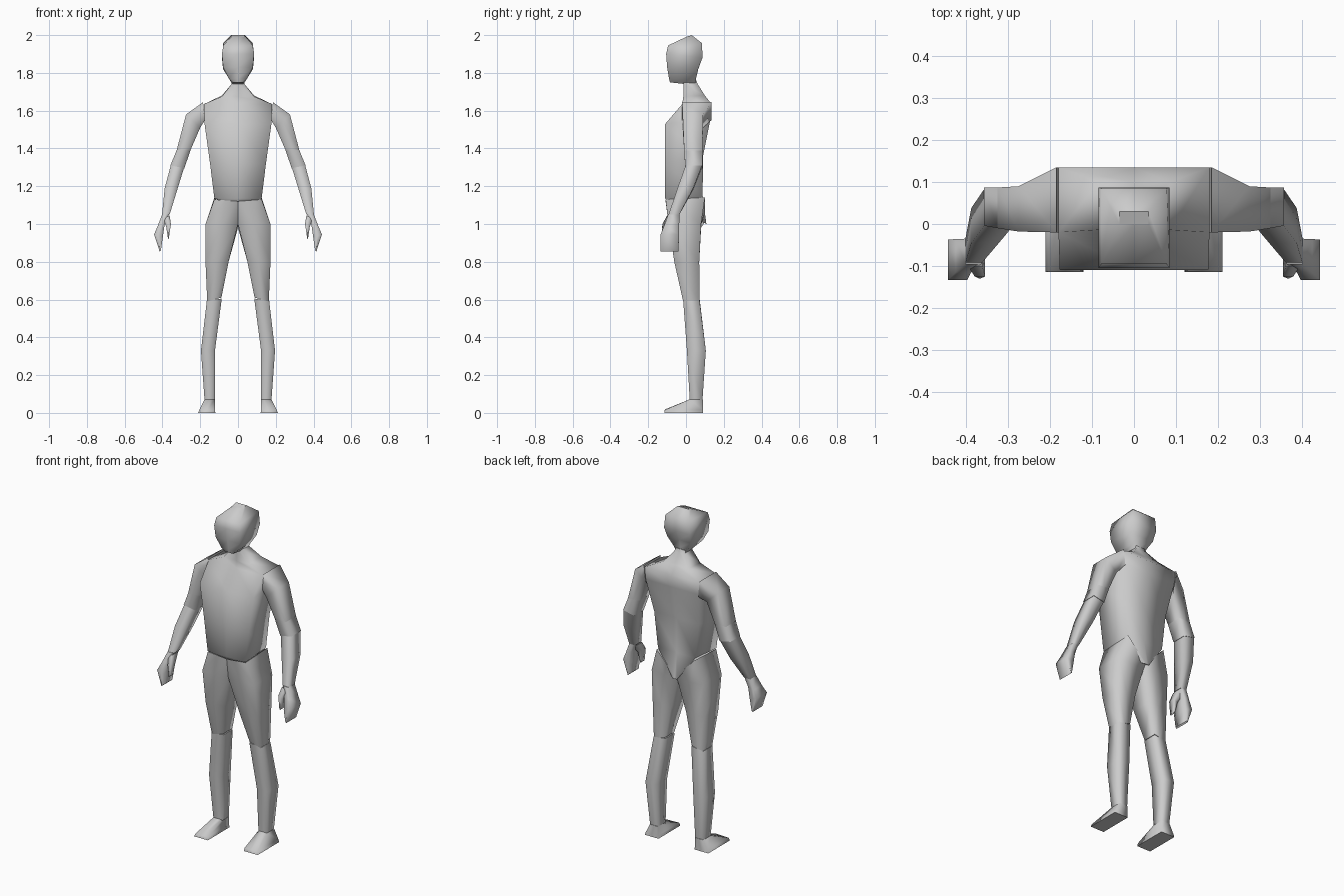
import bpy, bmesh


def loft(name, rings, mirror=False):
    """Skin boxy rings: (inner x, inner z, outer x, outer z, front y, back y,
    inner back z offset, outer back z offset)."""
    bm = bmesh.new()
    loops = []
    for r in rings:
        xi, zi, xo, zo, yf, yb, di, do = (tuple(r) + (0, 0))[:8]
        xm, zm = (xi + xo) / 2, (zi + zo) / 2
        pts = [(xi, yf, zi), (xm, yf, zm), (xo, yf, zo),
               (xo, yb, zo + do), (xm, yb, zm + (di + do) / 2), (xi, yb, zi + di)]
        loops.append([bm.verts.new(p) for p in pts])
    n = len(loops[0])
    for a, b in zip(loops, loops[1:]):
        for i in range(n):
            bm.faces.new((a[i], a[(i + 1) % n], b[(i + 1) % n], b[i])).smooth = True
    for ring in (loops[0], loops[-1]):
        cap = bm.faces.new(ring)
        for e in cap.edges:
            e.smooth = False
    bmesh.ops.recalc_face_normals(bm, faces=bm.faces)
    mesh = bpy.data.meshes.new(name)
    bm.to_mesh(mesh)
    bm.free()
    ob = bpy.data.objects.new(name, mesh)
    bpy.context.collection.objects.link(ob)
    if mirror:
        mod = ob.modifiers.new("mirror", 'MIRROR')
        mod.use_mirror_merge = False
    return ob


def centred(hw, zf, zb, yf, yb):
    """Ring symmetric about x = 0 with separate front and back heights."""
    return (-hw, zf, hw, zf, yf, yb, zb - zf, zb - zf)


# Head
loft("head", [centred(*r) for r in [
    (.028, 1.75, 1.735, -.085, .05),
    (.048, 1.77, 1.77, -.09, .053),
    (.079, 1.83, 1.82, -.10, .065),
    (.085, 1.90, 1.88, -.105, .087),
    (.078, 1.945, 1.957, -.095, .085),
    (.035, 1.99, 2.0, .0, .03)]])

# Neck and torso, ending in a point low on the back
loft("torso", [centred(*r) for r in [
    (.03, 1.76, 1.76, -.012, .055),
    (.035, 1.74, 1.74, -.012, .062),
    (.085, 1.675, 1.68, -.014, .10),
    (.18, 1.635, 1.635, -.02, .135),
    (.177, 1.53, 1.56, -.11, .13),
    (.148, 1.32, 1.36, -.11, .09),
    (.125, 1.135, 1.15, -.11, .088),
    (.015, 1.11, 1.0, -.09, .108)]])

# Hips and thighs
loft("thigh", [
    (0, 1.12, .125, 1.13, -.108, .10, -.11, .01),
    (0, 1.0, .172, 1.0, -.092, .08, -.02, 0),
    (.05, .8, .172, .8, -.062, .07),
    (.088, .61, .163, .59, -.015, .072)], True)

# Lower legs
loft("lower_leg", [
    (.086, .605, .165, .595, -.015, .072),
    (.122, .33, .196, .33, .005, .105),
    (.122, .065, .177, .065, .02, .087)], True)

# Feet
loft("foot", [
    (.122, .072, .177, .072, .02, .09),
    (.122, .018, .205, .016, -.112, .09),
    (.12, 0, .211, 0, -.115, .09)], True)

# Upper arms with shoulder cap
loft("upper_arm", [
    (.175, 1.55, .185, 1.645, -.02, .135),
    (.20, 1.51, .275, 1.58, -.018, .09),
    (.25, 1.395, .325, 1.39, -.01, .087)], True)

# Elbows
loft("elbow", [
    (.25, 1.395, .325, 1.39, -.01, .087),
    (.284, 1.295, .358, 1.31, -.004, .087)], True)

# Forearms
loft("forearm", [
    (.286, 1.297, .356, 1.31, -.002, .085),
    (.322, 1.18, .388, 1.19, -.045, .038),
    (.362, 1.05, .402, 1.05, -.092, -.035)], True)

# Hands: finger block and thumb
loft("fingers", [
    (.364, 1.052, .402, 1.05, -.095, -.035),
    (.388, 1.0, .425, .99, -.115, -.036),
    (.398, .93, .444, .945, -.134, -.037),
    (.408, .862, .415, .855, -.134, -.04)], True)
loft("thumb", [
    (.362, 1.045, .395, 1.03, -.10, -.05),
    (.355, 1.0, .38, .985, -.125, -.085),
    (.366, .925, .37, .92, -.13, -.095)], True)
